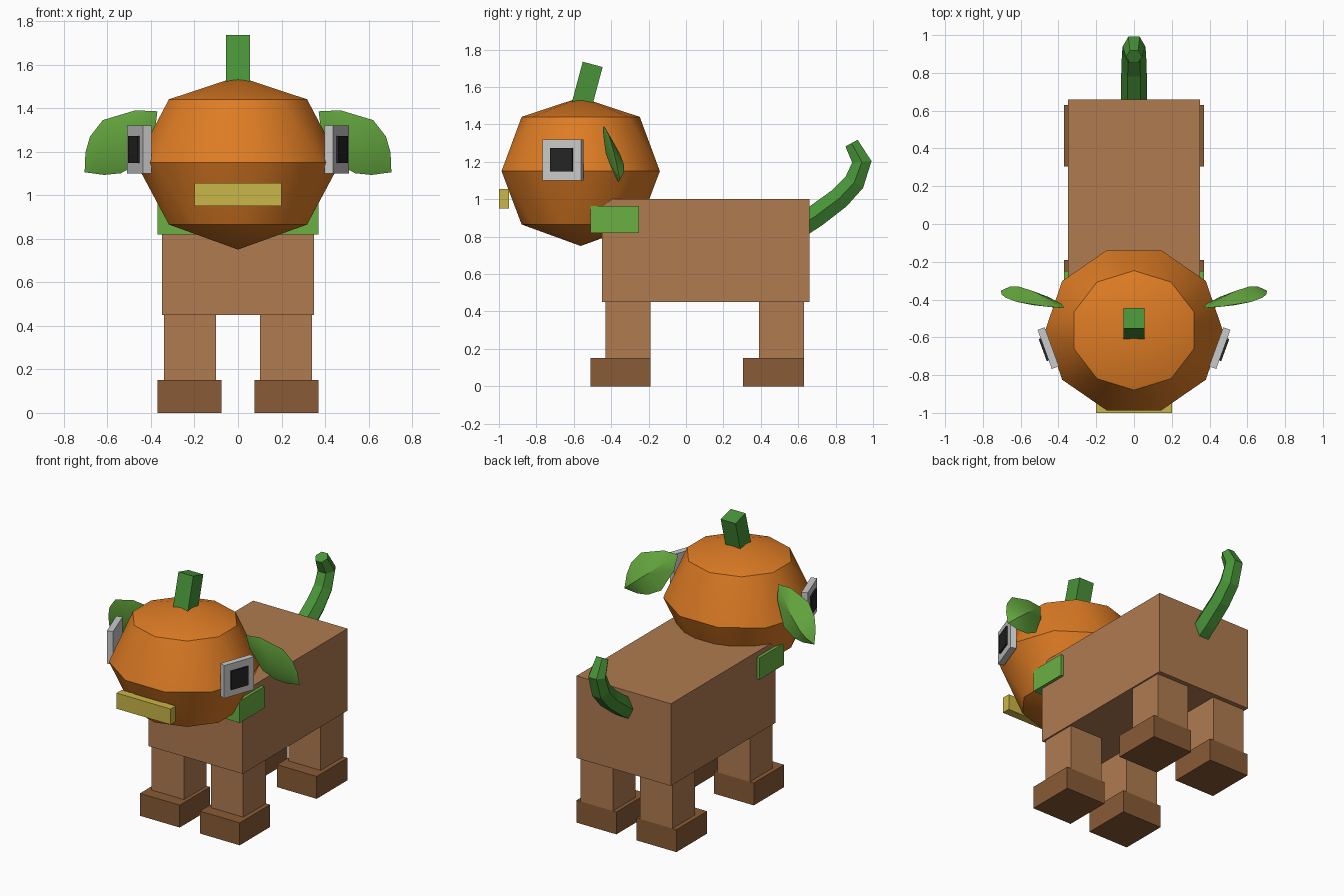
import bpy, bmesh, math
from mathutils import Vector, Matrix

if "Cube" in bpy.data.objects:
    bpy.data.objects.remove(bpy.data.objects["Cube"])


def material(name, rgb):
    # 8-bit sRGB to linear
    lin = [(c / 255 / 12.92) if c < 11 else ((c / 255 + 0.055) / 1.055) ** 2.4 for c in rgb]
    m = bpy.data.materials.new(name)
    m.use_nodes = True
    m.diffuse_color = (*lin, 1)
    m.node_tree.nodes["Principled BSDF"].inputs["Base Color"].default_value = (*lin, 1)
    return m


TAN = material("tan_brown", (176, 123, 80))
BROWN = material("paw_brown", (136, 91, 54))
ORANGE = material("pumpkin_orange", (222, 124, 36))
LEAF = material("leaf_green", (106, 176, 66))
STEM = material("stem_green", (72, 148, 56))
YELLOW = material("mouth_yellow", (202, 182, 72))
GREY = material("eye_grey", (202, 202, 202))
BLACK = material("pupil_black", (36, 36, 36))


def finish(name, bm, mat, smooth=False):
    bmesh.ops.recalc_face_normals(bm, faces=bm.faces)
    me = bpy.data.meshes.new(name)
    bm.to_mesh(me)
    bm.free()
    me.materials.append(mat)
    ob = bpy.data.objects.new(name, me)
    bpy.context.collection.objects.link(ob)
    if smooth:
        bpy.ops.object.select_all(action='DESELECT')
        ob.select_set(True)
        bpy.context.view_layer.objects.active = ob
        bpy.ops.object.shade_smooth_by_angle(angle=math.radians(30))
    return ob


def box(name, center, size, mat, rot=None):
    bm = bmesh.new()
    bmesh.ops.create_cube(bm, size=1)
    m = Matrix.Translation(center) @ (rot or Matrix()) @ Matrix.Diagonal((*size, 1))
    bmesh.ops.transform(bm, matrix=m, verts=bm.verts)
    return finish(name, bm, mat)


def span(name, x, y, z, mat):
    lo, hi = zip(x, y, z)
    return box(name, [(a + b) / 2 for a, b in zip(lo, hi)], [b - a for a, b in zip(lo, hi)], mat)


# Body and collar
span("body", (-0.35, 0.35), (-0.45, 0.66), (0.45, 1.0), TAN)
span("collar", (-0.37, 0.37), (-0.51, -0.25), (0.82, 0.965), LEAF)

# Legs and paws
for side, s in (("left", 1), ("right", -1)):
    for end, leg_y, paw_y in (("front", (-0.43, -0.19), (-0.51, -0.19)),
                              ("back", (0.39, 0.63), (0.305, 0.63))):
        span(f"{end}_{side}_leg", sorted((s * 0.10, s * 0.34)), leg_y, (0.15, 0.45), TAN)
        span(f"{end}_{side}_paw", sorted((s * 0.075, s * 0.37)), paw_y, (0, 0.15), BROWN)

# Pumpkin head: three ten-sided rings, the middle one turned by half a step
bm = bmesh.new()
rings = []
for z, k, turn in ((0.865, 0.71, 18), (1.15, 1.0, 0), (1.44, 0.71, 18)):
    ring = []
    for i in range(10):
        a = math.radians(36 * i + turn)
        ring.append(bm.verts.new((0.47 * k * math.cos(a), -0.563 + 0.445 * k * math.sin(a), z)))
    rings.append(ring)
bottom = bm.verts.new((0, -0.563, 0.75))
top = bm.verts.new((0, -0.563, 1.545))
low, mid, high = rings
for i in range(10):
    j = (i + 1) % 10
    bm.faces.new((low[j], low[i], bottom))
    bm.faces.new((high[i], high[j], top))
    for outer in (low, high):
        bm.faces.new((mid[i], mid[j], outer[i]))
        bm.faces.new((mid[j], outer[j], outer[i]))
finish("pumpkin_head", bm, ORANGE, smooth=True)

# Stem leaning back, and mouth bar
box("stem", (0, -0.53, 1.605), (0.11, 0.11, 0.24), STEM, Matrix.Rotation(math.radians(-15), 4, 'X'))
span("mouth", (-0.2, 0.2), (-1.0, -0.945), (0.95, 1.055), YELLOW)

# Eyes: plate with a slightly raised pupil, angled forward
for side, s in (("left", 1), ("right", -1)):
    rot = Matrix.Rotation(math.radians(-20 * s), 4, 'Z')
    c = Vector((s * 0.454, -0.657, 1.21))
    out = rot @ Vector((s, 0, 0))
    box(f"{side}_eye_plate", c, (0.04, 0.22, 0.22), GREY, rot)
    box(f"{side}_pupil", c + out * 0.021, (0.02, 0.125, 0.125), BLACK, rot)


# Leaf ears: pointed outline with a raised midrib on both faces
def leaf(name, s):
    bm = bmesh.new()

    def vert(along, perp, push):
        x = 0.37 + 0.767 * along + 0.642 * perp
        z = 1.385 - 0.642 * along + 0.767 * perp
        y = -0.445 + 0.21 * along - 0.1 * perp + push
        return bm.verts.new((s * x, y, z))

    profile = ((0.074, 0.068), (0.218, 0.13), (0.312, 0.11), (0.375, 0.067))
    root, tip = vert(0, 0, 0), vert(0.436, 0, 0)
    up = [root] + [vert(a, w, 0) for a, w in profile] + [tip]
    down = [root] + [vert(a, -w, 0) for a, w in profile] + [tip]
    for ridge in ((-0.012, -0.03, -0.027, -0.015), (0.018, 0.045, 0.048, 0.035)):
        rib = [root] + [vert(p[0], 0, d) for p, d in zip(profile, ridge)] + [tip]
        for edge in (up, down):
            for i in range(5):
                quad = [edge[i], edge[i + 1], rib[i + 1], rib[i]]
                bm.faces.new(list(dict.fromkeys(quad)))
    finish(name, bm, LEAF, smooth=True)


leaf("left_leaf_ear", 1)
leaf("right_leaf_ear", -1)

# Tail: hexagonal tube swept along a bent path in the side plane
path = ((0.60, 0.85, 0.07), (0.69, 0.908, 0.07), (0.82, 1.005, 0.067),
        (0.90, 1.09, 0.064), (0.94, 1.20, 0.06), (0.885, 1.30, 0.043))
pts = [Vector((0, y, z)) for y, z, r in path]
bm = bmesh.new()
prev = None
for i, p in enumerate(pts):
    t = (pts[min(i + 1, len(pts) - 1)] - pts[max(i - 1, 0)]).normalized()
    n = Vector((0, -t.z, t.y))
    r = path[i][2]
    ring = [bm.verts.new(p + Vector((r * math.cos(k * math.pi / 3), 0, 0)) + n * r * math.sin(k * math.pi / 3))
            for k in range(6)]
    if prev:
        for k in range(6):
            bm.faces.new((prev[k], prev[(k + 1) % 6], ring[(k + 1) % 6], ring[k]))
    else:
        bm.faces.new(ring[::-1])
    prev = ring
bm.faces.new(prev)
finish("tail", bm, STEM)
